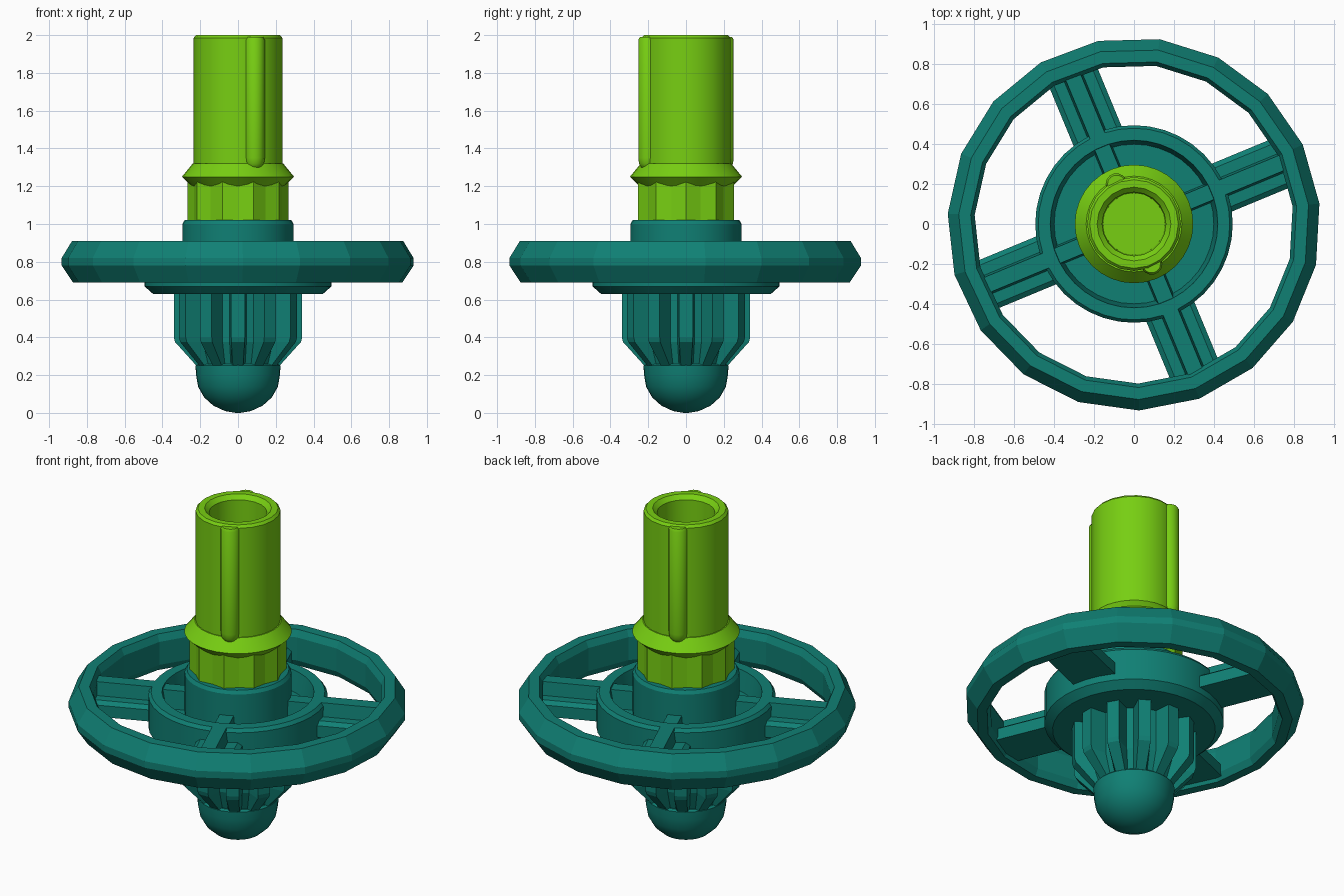
import bpy, bmesh, math
from mathutils import Matrix, Vector

if "Cube" in bpy.data.objects:
    bpy.data.objects.remove(bpy.data.objects["Cube"])


def material(name, color):
    m = bpy.data.materials.new(name)
    m.diffuse_color = (*color, 1)
    m.use_nodes = True
    m.node_tree.nodes["Principled BSDF"].inputs["Base Color"].default_value = m.diffuse_color
    return m


TEAL = material("teal", (0.005, 0.215, 0.175))
GREEN = material("lime green", (0.185, 0.62, 0.006))


def finish(name, bm, mat, smooth=None):
    bmesh.ops.recalc_face_normals(bm, faces=bm.faces)
    mesh = bpy.data.meshes.new(name)
    bm.to_mesh(mesh)
    bm.free()
    mesh.materials.append(mat)
    ob = bpy.data.objects.new(name, mesh)
    bpy.context.collection.objects.link(ob)
    if smooth:
        bpy.ops.object.select_all(action='DESELECT')
        ob.select_set(True)
        bpy.context.view_layer.objects.active = ob
        bpy.ops.object.shade_smooth_by_angle(angle=math.radians(smooth))
    return ob


def loft(name, rings, mat, closed=False, smooth=None, at=(0, 0)):
    """Skin a stack of equal-length outlines; closed joins last to first."""
    bm = bmesh.new()
    vs = [[bm.verts.new((x + at[0], y + at[1], z)) for x, y, z in r] for r in rings]
    n = len(vs[0])
    pairs = list(zip(vs, vs[1:]))
    if closed:
        pairs.append((vs[-1], vs[0]))
    else:
        bm.faces.new(vs[0])
        bm.faces.new(vs[-1])
    for a, b in pairs:
        for i in range(n):
            j = (i + 1) % n
            bm.faces.new((a[i], a[j], b[j], b[i]))
    return finish(name, bm, mat, smooth)


def polar(points, z):
    return [(r * math.cos(math.radians(a)), r * math.sin(math.radians(a)), z)
            for a, r in points]


def lathe(name, profile, n, mat, phase=0, **kw):
    rings = [polar([(phase + 360 * i / n, r) for i in range(n)], z) for r, z in profile]
    return loft(name, rings, mat, **kw)


# Faceted outer rim
lathe("rim", [(0.875, 0.69), (0.935, 0.78), (0.935, 0.82), (0.88, 0.91),
              (0.82, 0.91), (0.80, 0.87), (0.80, 0.73), (0.82, 0.69)],
      19, TEAL, phase=6.3, closed=True)

# Dish around the hub with a raised lip
lathe("hub_dish", [(0.45, 0.63), (0.495, 0.67), (0.495, 0.86), (0.48, 0.88),
                   (0.42, 0.88), (0.40, 0.76)], 40, TEAL, smooth=30)

# Raised collar
lathe("hub_collar", [(0.295, 0.74), (0.295, 1.0), (0.282, 1.02)], 32, TEAL, smooth=30)

# Four stepped spokes: wide low flange with a narrow rib on top
SPOKE = [(-0.13, 0.71), (0.13, 0.71), (0.13, 0.78), (0.105, 0.80), (0.05, 0.80),
         (0.04, 0.88), (-0.04, 0.88), (-0.05, 0.80), (-0.105, 0.80), (-0.13, 0.78)]
RIB = [(-0.05, 0.74), (0.05, 0.74), (0.04, 0.87), (-0.04, 0.87)]


def bar(name, section, r0, r1, angle):
    rot = Matrix.Rotation(math.radians(angle), 3, 'Z')
    rings = [[tuple(rot @ Vector((r, w, z))) for w, z in section] for r in (r0, r1)]
    loft(name, rings, TEAL)


for k in range(4):
    a = 22.5 + 90 * k
    bar(f"spoke_{k + 1}", SPOKE, 0.45, 0.815, a)
    bar(f"dish_rib_{k + 1}", RIB, 0.28, 0.46, a)


# Twelve-tooth pinion, tapering at its lower end
def gear_ring(root, tip, half, z):
    pts = []
    for k in range(12):
        a = 30 * k
        pts += [(a - 10.5, root), (a - half, tip), (a + half, tip), (a + 10.5, root)]
    return polar(pts, z)


loft("pinion", [gear_ring(0.205, 0.222, 7, 0.25), gear_ring(0.245, 0.335, 6, 0.375),
                gear_ring(0.245, 0.342, 6, 0.40), gear_ring(0.245, 0.342, 6, 0.65)], TEAL)

# Rounded bottom tip
dome = [(0.222 * math.sin(math.radians(t)), 0.2 - 0.2 * math.cos(math.radians(t)))
        for t in (4, 18, 36, 54, 72, 90)]
lathe("tip", dome + [(0.225, 0.25), (0.215, 0.26)], 32, TEAL, smooth=40)

# Fluted green socket sitting on the collar
flutes = [(18 * i, 0.246 if i % 2 else 0.268) for i in range(20)]
loft("fluted_socket", [polar(flutes, 1.01), polar(flutes, 1.25)], GREEN)

# Flared flange
lathe("flange", [(0.22, 1.175), (0.297, 1.25), (0.24, 1.32)], 32, GREEN, smooth=30)

# Hollow shaft with bevelled mouth
lathe("shaft", [(0.235, 1.30), (0.235, 1.985), (0.222, 2.0), (0.185, 2.0),
                (0.16, 1.975), (0.155, 1.32)], 20, GREEN, smooth=25)

# Two opposite key ridges with rounded lower ends
KEY = [(0.012, 1.283), (0.035, 1.295), (0.05, 1.32), (0.054, 1.35),
       (0.054, 1.975), (0.045, 1.99)]
for side, s in (("front", 1), ("back", -1)):
    lathe(f"key_ridge_{side}", KEY, 14, GREEN, smooth=35, at=(0.088 * s, -0.2 * s))
